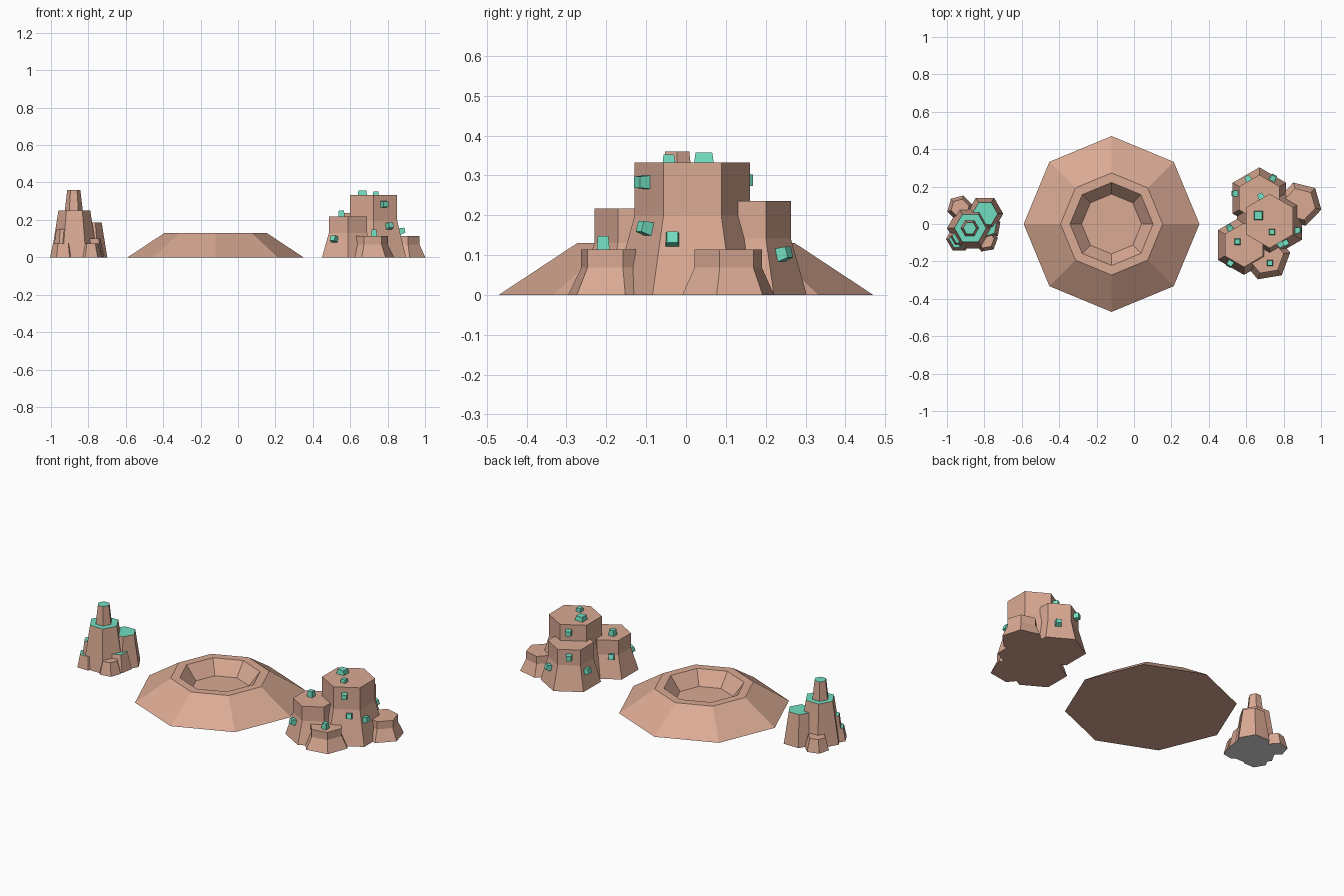
import bpy, bmesh, math
from mathutils import Vector, Matrix

if "Cube" in bpy.data.objects:
    bpy.data.objects.remove(bpy.data.objects["Cube"])


def material(name, rgb):
    m = bpy.data.materials.new(name)
    m.diffuse_color = (*rgb, 1)
    m.use_nodes = True
    m.node_tree.nodes["Principled BSDF"].inputs["Base Color"].default_value = m.diffuse_color
    return m


ROCK = material("sandy rock", (0.70, 0.40, 0.295))
TEAL = material("teal crystal", (0.17, 0.73, 0.53))
GREY = material("grey underside", (0.72, 0.72, 0.72))


def loft(name, sides, profile, centre=(0, 0, 0), turn=0.0, mats=(ROCK,), top=0, bottom=0, matrix=None):
    """Stack of regular polygons (radius, height), capped at both ends."""
    bm = bmesh.new()
    rings = []
    for r, z in profile:
        rings.append([bm.verts.new((r * math.cos(turn + math.tau * i / sides),
                                    r * math.sin(turn + math.tau * i / sides), z))
                      for i in range(sides)])
    for a, b in zip(rings, rings[1:]):
        for i in range(sides):
            j = (i + 1) % sides
            bm.faces.new((a[i], a[j], b[j], b[i]))
    bm.faces.new(rings[0][::-1]).material_index = bottom
    bm.faces.new(rings[-1]).material_index = top
    bm.normal_update()
    me = bpy.data.meshes.new(name)
    bm.to_mesh(me)
    bm.free()
    for m in mats:
        me.materials.append(m)
    ob = bpy.data.objects.new(name, me)
    ob.matrix_world = matrix if matrix else Matrix.Translation(centre)
    bpy.context.collection.objects.link(ob)
    return ob


def crystal(pos, normal, spin=0.0, size=0.036, height=0.028):
    """Tapered square stud standing on a surface."""
    rot = Vector(normal).to_track_quat('Z', 'Y').to_matrix().to_4x4()
    mat = Matrix.Translation(pos) @ rot @ Matrix.Rotation(spin, 4, 'Z')
    r = size / math.sqrt(2)
    loft("crystal", 4, [(r, -0.012), (r * 0.78, height)], turn=math.pi / 4, mats=(TEAL,), matrix=mat)


# Crater: octagonal cone with a flat rim and a sunken floor
loft("crater", 8, [(0.47, 0), (0.273, 0.13), (0.222, 0.13), (0.16, 0.05)], (-0.12, 0, 0))

# Hexagonal rock columns: x, y, top radius, base radius, height, turn in degrees
columns = {
    "tall_column": (0.725, 0.016, 0.145, 0.200, 0.332, 90),
    "front_left_column": (0.588, -0.112, 0.118, 0.160, 0.217, 90),
    "back_column": (0.670, 0.138, 0.125, 0.165, 0.236, 90),
    "front_small_column": (0.707, -0.174, 0.095, 0.130, 0.114, 9.5),
    "right_small_column": (0.885, 0.106, 0.088, 0.120, 0.114, -14),
}
for name, (x, y, rt, rb, h, turn) in columns.items():
    loft(name, 6, [(rb, 0), (rt, 0.6 * h), (rt, h)], (x, y, 0), math.radians(turn))

# Crystals on the column tops
for x, y, z, s, h in [(0.665, 0.045, 0.332, 0.053, 0.026), (0.737, -0.043, 0.332, 0.034, 0.02),
                      (0.553, -0.094, 0.217, 0.036, 0.034), (0.727, -0.208, 0.114, 0.034, 0.034)]:
    crystal((x, y, z), (0, 0, 1), 0, s, h)

# Crystals on the column sides: column, facing angle, sideways offset, height
for name, ang, t, z in [("tall_column", 0, -0.05, 0.138), ("tall_column", -60, -0.012, 0.283),
                        ("tall_column", -60, 0.015, 0.165), ("tall_column", 120, -0.025, 0.288),
                        ("front_left_column", 240, -0.015, 0.095), ("front_left_column", 120, 0.02, 0.12),
                        ("back_column", 120, 0.0, 0.193), ("back_column", 180, -0.025, 0.10),
                        ("back_column", 60, -0.01, 0.10)]:
    x, y, rt, rb, h, _ = columns[name]
    k = max(0, 1 - z / (0.6 * h))
    ap = (rt + (rb - rt) * k) * math.cos(math.pi / 6)
    a = math.radians(ang)
    c, s = math.cos(a), math.sin(a)
    tilt = (rb - rt) / (0.6 * h) if k > 0 else 0
    crystal((x + ap * c - t * s, y + ap * s + t * c, z), (c, s, tilt), 0)

# Spire cluster: hexagonal steps with teal tops and a grey underside
# name, x, y, profile, turn, teal top
spires = [
    ("spire_body", -0.875, -0.022, [(0.125, 0), (0.085, 0.25)], 0, 1),
    ("spire_tip", -0.878, -0.022, [(0.052, 0.22), (0.048, 0.25), (0.035, 0.36)], 0, 1),
    ("spire_right", -0.797, 0.055, [(0.098, 0), (0.068, 0.187)], 0, 1),
    ("spire_right_step", -0.785, -0.015, [(0.075, 0), (0.052, 0.10)], 20, 1),
    ("spire_left", -0.93, -0.065, [(0.062, 0), (0.042, 0.15)], 0, 1),
    ("spire_left_step", -0.935, -0.08, [(0.07, 0), (0.054, 0.075)], 0, 1),
    ("spire_back", -0.93, 0.085, [(0.070, 0), (0.050, 0.075)], 15, 0),
    ("spire_front", -0.793, -0.085, [(0.066, 0), (0.046, 0.075)], 10, 0),
]
for name, x, y, prof, turn, top in spires:
    loft(name, 6, prof, (x, y, 0), math.radians(turn), (ROCK, TEAL, GREY), top, 2)
